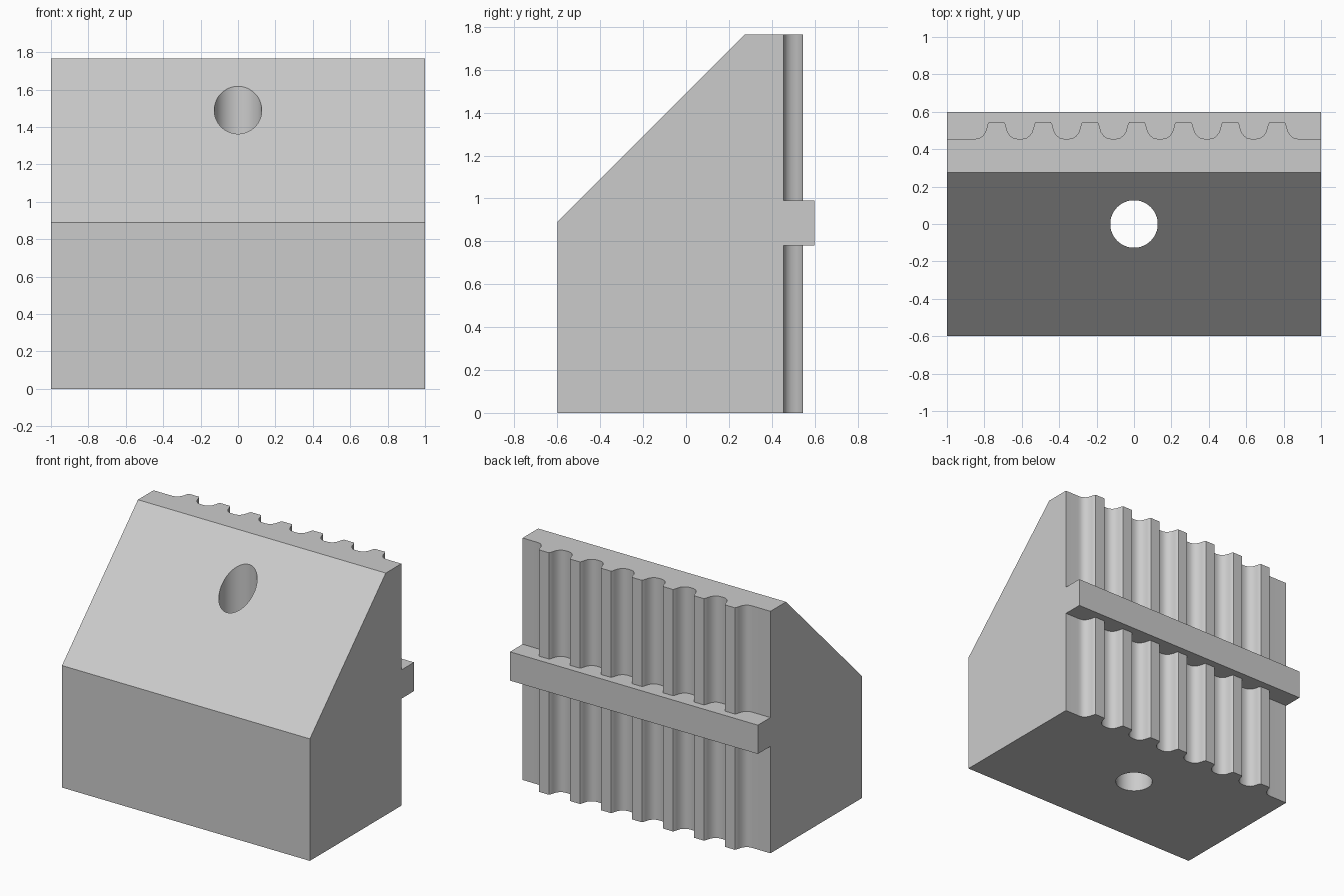
import bpy, bmesh, math
from mathutils import Vector

if "Cube" in bpy.data.objects:
    bpy.data.objects.remove(bpy.data.objects["Cube"])

HEIGHT, VALLEY, CREST = 1.765, 0.455, 0.545

gray = bpy.data.materials.new("plain gray")
gray.diffuse_color = (0.6, 0.6, 0.6, 1)
gray.use_nodes = True
gray.node_tree.nodes["Principled BSDF"].inputs["Base Color"].default_value = gray.diffuse_color


def prism(name, points, z0, z1, cut=None):
    """Extrude an xy outline from z0 to z1, optionally sliced by a plane."""
    bm = bmesh.new()
    face = bm.faces.new([bm.verts.new((x, y, z0)) for x, y in points])
    ext = bmesh.ops.extrude_face_region(bm, geom=[face])
    top = [g for g in ext["geom"] if isinstance(g, bmesh.types.BMVert)]
    bmesh.ops.translate(bm, verts=top, vec=(0, 0, z1 - z0))
    if cut:
        res = bmesh.ops.bisect_plane(bm, geom=bm.verts[:] + bm.edges[:] + bm.faces[:],
                                     plane_co=cut[0], plane_no=cut[1], clear_outer=True)
        rim = [g for g in res["geom_cut"] if isinstance(g, bmesh.types.BMEdge)]
        bmesh.ops.holes_fill(bm, edges=rim)
    bmesh.ops.recalc_face_normals(bm, faces=bm.faces)
    mesh = bpy.data.meshes.new(name)
    bm.to_mesh(mesh)
    bm.free()
    mesh.materials.append(gray)
    obj = bpy.data.objects.new(name, mesh)
    bpy.context.collection.objects.link(obj)
    return obj


def combine(target, tool, operation):
    mod = target.modifiers.new(operation.lower(), 'BOOLEAN')
    mod.object, mod.operation, mod.solver = tool, operation, 'EXACT'
    bpy.context.view_layer.objects.active = target
    bpy.ops.object.modifier_apply(modifier=mod.name)
    bpy.data.objects.remove(tool)


# half of a rounded groove: distance from the ridge centre, height
flank = [(0.04, CREST), (0.047, 0.535), (0.052, 0.515), (0.06, 0.49),
         (0.073, 0.472), (0.088, 0.461), (0.105, 0.456), (0.125, VALLEY)]

# block with seven ridges on its back and a sloped front top
outline = [(1, -0.6), (-1, -0.6), (-1, VALLEY)]
for i in range(7):
    cx = -0.735 + 0.25 * i
    left = [(cx - d, y) for d, y in reversed(flank)]
    outline += left if i == 0 else left[1:]
    outline += [(cx + d, y) for d, y in flank]
outline.append((1, VALLEY))
block = prism("ridged_block", outline, 0, HEIGHT,
              cut=(Vector((0, -0.6, 0.89)), Vector((0, -1, 1)).normalized()))

# crossbar on the back
bar = prism("crossbar", [(-1, 0.3), (1, 0.3), (1, 0.6), (-1, 0.6)], 0.78, 0.99)
combine(block, bar, 'UNION')

# vertical round hole
circle = [(0.127 * math.cos(a), 0.127 * math.sin(a))
          for a in (math.tau * i / 64 for i in range(64))]
combine(block, prism("hole_cutter", circle, -0.5, 2.5), 'DIFFERENCE')

# smooth grooves and hole, crisp edges
bpy.ops.object.select_all(action='DESELECT')
block.select_set(True)
bpy.context.view_layer.objects.active = block
bpy.ops.object.shade_smooth_by_angle(angle=math.radians(30))
